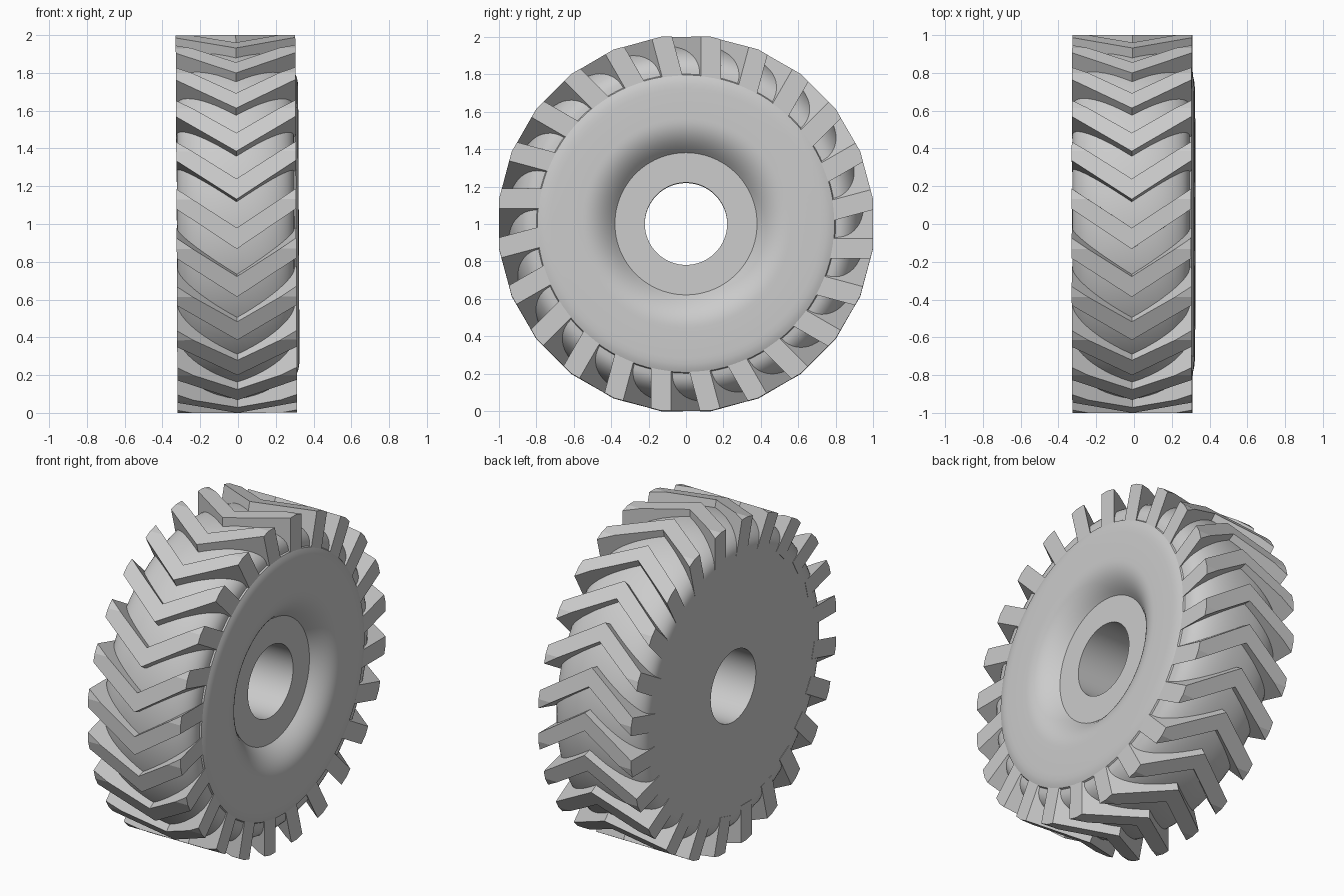
import bpy, bmesh, math
from mathutils import Matrix, Vector

cube = bpy.data.objects.get("Cube")
if cube:
    bpy.data.objects.remove(cube, do_unlink=True)

LUGS = 24
SEGMENTS = 96
# Wheel centre one unit up, with a very slight lean
PLACE = Matrix.Translation((0, 0, 1)) @ Matrix.Rotation(-0.005, 4, 'Y')

grey = bpy.data.materials.new("plain grey")
grey.use_nodes = True
colour = (0.6, 0.6, 0.6, 1)
grey.diffuse_color = colour
grey.node_tree.nodes["Principled BSDF"].inputs["Base Color"].default_value = colour


def finish(bm, name):
    bmesh.ops.recalc_face_normals(bm, faces=bm.faces[:])
    mesh = bpy.data.meshes.new(name)
    bm.to_mesh(mesh)
    bm.free()
    mesh.materials.append(grey)
    obj = bpy.data.objects.new(name, mesh)
    bpy.context.collection.objects.link(obj)
    obj.matrix_world = PLACE
    return obj


def lathe(name, profile):
    """Spin a closed (x, radius) outline around the axle."""
    bm = bmesh.new()
    verts = [bm.verts.new((x, 0, r)) for x, r in profile]
    edges = [bm.edges.new((verts[i - 1], verts[i])) for i in range(len(verts))]
    bmesh.ops.spin(bm, geom=verts + edges, cent=(0, 0, 0), axis=(1, 0, 0),
                   angle=math.tau, steps=SEGMENTS, use_duplicate=False)
    bmesh.ops.remove_doubles(bm, verts=bm.verts[:], dist=0.0001)
    obj = finish(bm, name)
    bpy.ops.object.select_all(action='DESELECT')
    obj.select_set(True)
    bpy.context.view_layer.objects.active = obj
    bpy.ops.object.shade_smooth_by_angle(angle=math.radians(30))
    return obj


# Tyre body: full rounded crown, flat back, dished front face with a sunken hub
crown = []
for i in range(25):
    a = math.pi * i / 24
    c, s = math.cos(a), abs(math.sin(a))
    x = -math.copysign(abs(c) ** 0.87, c)
    crown.append((-0.0125 + 0.3105 * x, 0.8 + 0.155 * s ** 0.87))
shoulder = [(0.307, 0.795), (0.315, 0.775), (0.32, 0.75), (0.322, 0.72), (0.322, 0.56)]
bowl = []
for i in range(1, 11):
    a = i / 10
    bowl.append((0.322 - 0.1 * a ** 2.2, 0.56 - 0.18 * a))
hub = [(0.222, 0.22), (-0.323, 0.22)]
lathe("tyre_body", crown + shoulder + bowl + hub)

# Tread: one chevron block, its tips trimmed to the flats of the outer polygon
step = math.tau / LUGS
outline = [(-0.325, 0.08), (-0.007, -0.132), (0.308, 0.08),
           (0.308, 0.187), (-0.007, -0.02), (-0.325, 0.187)]
tread = bmesh.new()
inner, outer = [[tread.verts.new((x, t, r)) for x, t in outline] for r in (0.77, 1.0)]
for ring in (inner, outer):
    # Split each cap at the chevron's fold
    tread.faces.new((ring[0], ring[1], ring[4], ring[5]))
    tread.faces.new((ring[1], ring[2], ring[3], ring[4]))
for i in range(len(outline)):
    tread.faces.new((inner[i - 1], inner[i], outer[i], outer[i - 1]))
facet = Vector((0, math.sin(step), math.cos(step)))
cut = bmesh.ops.bisect_plane(tread, geom=tread.verts[:] + tread.edges[:] + tread.faces[:],
                             plane_co=facet, plane_no=facet, clear_outer=True)
bmesh.ops.holes_fill(tread, edges=[e for e in cut["geom_cut"]
                                   if isinstance(e, bmesh.types.BMEdge)])

# Repeat the block around the tyre
block = tread.verts[:] + tread.edges[:] + tread.faces[:]
for k in range(1, LUGS):
    copy = bmesh.ops.duplicate(tread, geom=block)["geom"]
    bmesh.ops.rotate(tread, cent=(0, 0, 0), matrix=Matrix.Rotation(step * k, 3, 'X'),
                     verts=[v for v in copy if isinstance(v, bmesh.types.BMVert)])
finish(tread, "tread_lugs")
